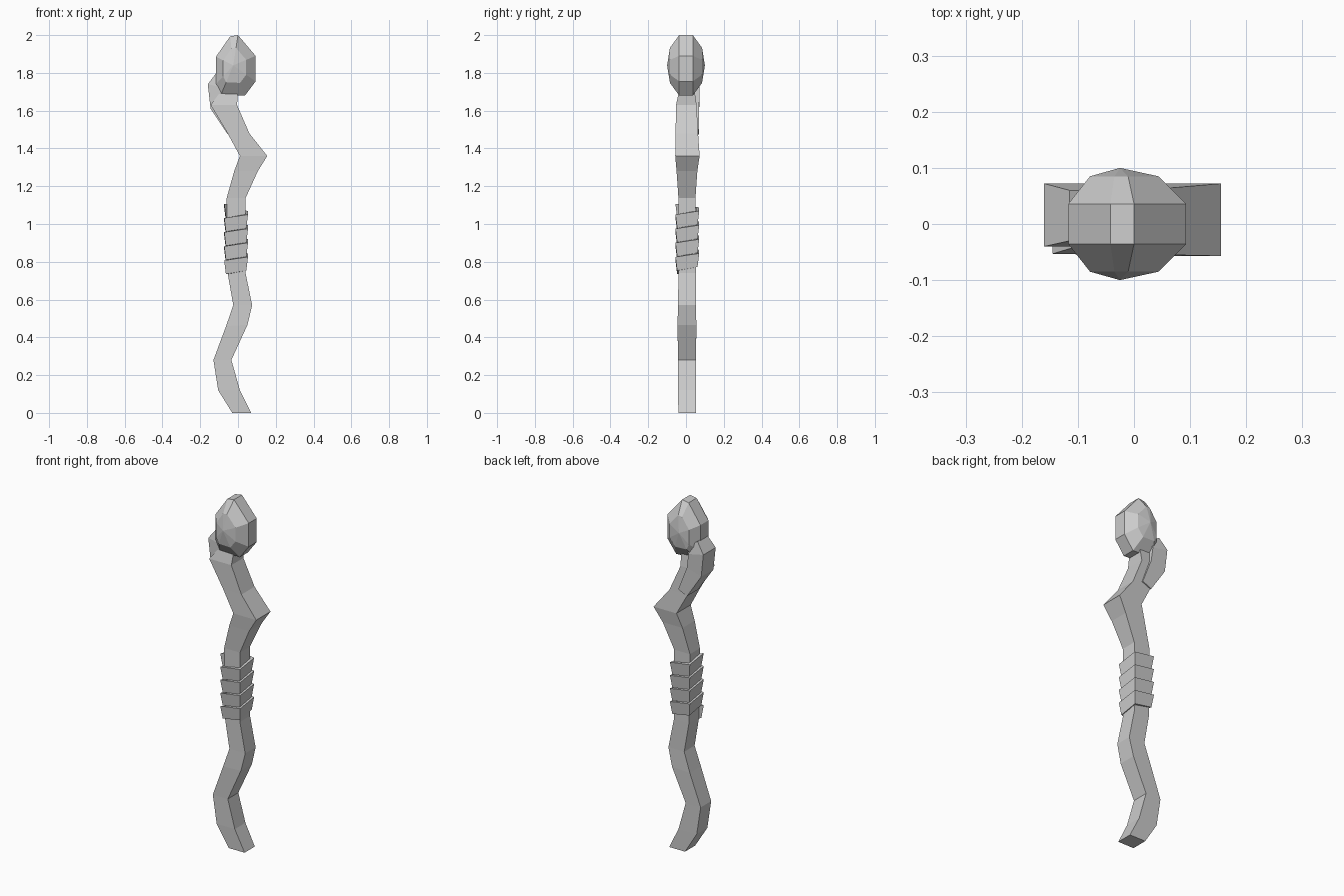
import bpy
import bmesh

if "Cube" in bpy.data.objects:
    bpy.data.objects.remove(bpy.data.objects["Cube"], do_unlink=True)

grey = bpy.data.materials.new("plain grey")
grey.use_nodes = True
COLOUR = (0.6, 0.6, 0.6, 1)
grey.diffuse_color = COLOUR
grey.node_tree.nodes["Principled BSDF"].inputs["Base Color"].default_value = COLOUR


def finish(name, bm):
    bmesh.ops.recalc_face_normals(bm, faces=bm.faces)
    mesh = bpy.data.meshes.new(name)
    bm.to_mesh(mesh)
    bm.free()
    mesh.materials.append(grey)
    obj = bpy.data.objects.new(name, mesh)
    bpy.context.collection.objects.link(obj)
    return obj


def bridge(bm, a, b):
    n = len(a)
    for i in range(n):
        j = (i + 1) % n
        bm.faces.new((a[i], a[j], b[j], b[i]))


def limb(name, sections):
    """Square-sided limb; section = left x, right x, left z, right z, front y, back y."""
    bm = bmesh.new()
    rings = []
    for xl, xr, zl, zr, yf, yb in sections:
        corners = ((xl, yf, zl), (xr, yf, zr), (xr, yb, zr), (xl, yb, zl))
        rings.append([bm.verts.new(c) for c in corners])
    for a, b in zip(rings, rings[1:]):
        bridge(bm, a, b)
    bm.faces.new(rings[0])
    bm.faces.new(rings[-1])
    return finish(name, bm)


# Crooked shaft
limb("shaft", [
    (-0.03, 0.07, 0, 0, -0.04, 0.052),
    (-0.105, 0.01, 0.12, 0.12, -0.043, 0.053),
    (-0.13, -0.035, 0.28, 0.28, -0.042, 0.053),
    (-0.063, 0.05, 0.46, 0.466, -0.045, 0.055),
    (-0.025, 0.075, 0.57, 0.57, -0.042, 0.052),
    (-0.055, 0.04, 0.74, 0.74, -0.04, 0.052),
    (-0.06, 0.04, 1.137, 1.137, -0.04, 0.05),
    (-0.02, 0.105, 1.28, 1.28, -0.05, 0.06),
    (0.01, 0.155, 1.36, 1.36, -0.057, 0.072),
    (-0.055, 0.06, 1.48, 1.48, -0.055, 0.064),
    (-0.145, -0.005, 1.63, 1.63, -0.053, 0.056),
    (-0.085, 0.0, 1.71, 1.71, -0.035, 0.045),
])

# Hooked branch behind the stone
limb("hook", [
    (-0.055, 0.0, 1.475, 1.5, -0.03, 0.07),
    (-0.145, -0.055, 1.61, 1.64, -0.04, 0.07),
    (-0.16, -0.065, 1.74, 1.72, -0.04, 0.072),
    (-0.115, -0.05, 1.8, 1.76, -0.03, 0.06),
])

# Grip: a strip spiralling up the shaft, flared at its upper edge
bm = bmesh.new()
strip = []
signs = ((-1, -1), (1, -1), (1, 1), (-1, 1))
for i in range(17):
    sx, sy = signs[i % 4]
    z = 0.735 + i * 0.0187
    strip.append([bm.verts.new((-0.01 + sx * r, 0.007 + sy * r, z + dz))
                  for r, dz in ((0.054, 0), (0.063, 0.072), (0.046, 0.072), (0.045, 0))])
for a, b in zip(strip, strip[1:]):
    bridge(bm, a, b)
bm.faces.new(strip[0])
bm.faces.new(strip[-1])
finish("grip_wrap", bm)

# Faceted stone: flat rim, inner ring and a shallow point on each face
outline = [(-0.042, 1.993), (0.0, 2.0), (0.093, 1.89), (0.093, 1.755),
           (0.037, 1.68), (-0.09, 1.685), (-0.117, 1.74), (-0.117, 1.885)]
cx, cz = -0.025, 1.84
bm = bmesh.new()


def stone_ring(scale, y):
    return [bm.verts.new((cx + (x - cx) * scale, y, cz + (z - cz) * scale))
            for x, z in outline]


rims = []
for side in (-1, 1):
    rim = stone_ring(1, side * 0.036)
    inner = stone_ring(0.58, side * 0.085)
    point = bm.verts.new((cx, side * 0.1, cz))
    bridge(bm, rim, inner)
    for i in range(len(inner)):
        bm.faces.new((inner[i], inner[(i + 1) % len(inner)], point))
    rims.append(rim)
bridge(bm, *rims)
finish("stone", bm)
